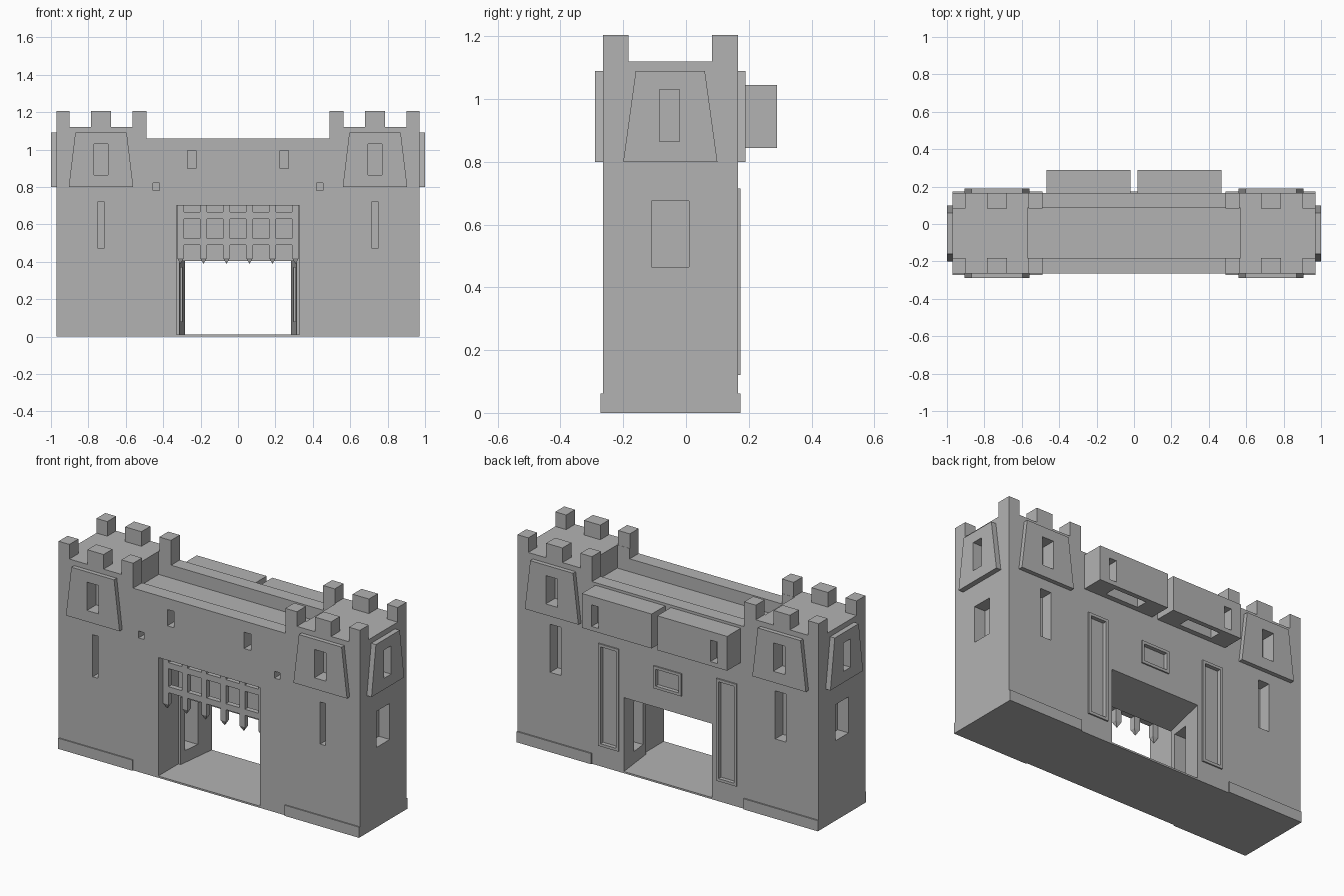
import bpy
import bmesh

cube = bpy.data.objects.get("Cube")
if cube:
    bpy.data.objects.remove(cube)

stone = bpy.data.materials.new("grey stone")
stone.use_nodes = True
stone.diffuse_color = (0.45, 0.45, 0.45, 1)
stone.node_tree.nodes["Principled BSDF"].inputs["Base Color"].default_value = (0.45, 0.45, 0.45, 1)

FRONT, BACK, SIDE = -0.265, 0.165, 0.97
INNER = 0.49          # inner face of each tower
DECK, PARAPET, WALK = 1.12, 1.06, 0.985
DEPTH = 0.07          # window recess


def prism(name, outline, axis, lo, hi):
    """Extrude a 2D outline along an axis between two positions."""
    def place(a, b, c):
        return {"x": (c, a, b), "y": (a, c, b), "z": (a, b, c)}[axis]
    bm = bmesh.new()
    low = [bm.verts.new(place(a, b, lo)) for a, b in outline]
    high = [bm.verts.new(place(a, b, hi)) for a, b in outline]
    bm.faces.new(low)
    bm.faces.new(high)
    n = len(outline)
    for i in range(n):
        j = (i + 1) % n
        bm.faces.new((low[i], low[j], high[j], high[i]))
    bmesh.ops.recalc_face_normals(bm, faces=bm.faces)
    mesh = bpy.data.meshes.new(name)
    bm.to_mesh(mesh)
    bm.free()
    mesh.materials.append(stone)
    obj = bpy.data.objects.new(name, mesh)
    bpy.context.collection.objects.link(obj)
    return obj


def box(name, x, y, z):
    x, y = sorted(x), sorted(y)
    return prism(name, [(x[0], y[0]), (x[1], y[0]), (x[1], y[1]), (x[0], y[1])], "z", *z)


def mirrored(s, a, b):
    return sorted((s * a, s * b))


def carve(target, cutters):
    """Subtract the cutters from the target."""
    bpy.context.view_layer.objects.active = target
    for cutter in cutters:
        mod = target.modifiers.new("carve", "BOOLEAN")
        mod.operation = "DIFFERENCE"
        mod.solver = "EXACT"
        mod.object = cutter
        bpy.ops.object.modifier_apply(modifier=mod.name)


cutters = []


def cut(x, y, z):
    obj = box("cutter", x, y, z)
    obj.hide_render = True
    cutters.append(obj)
    return obj


# Main wall with both towers
half = [(SIDE, 0), (SIDE, DECK), (INNER, DECK), (INNER, PARAPET)]
wall = prism("gatehouse_wall", half + [(-x, z) for x, z in reversed(half)], "y", FRONT, BACK)

# Sunken wall walk, running into the towers between the parapets
cut((-0.57, 0.57), (-0.182, 0.085), (WALK, 1.3))

# Portcullis chamber, then the splayed passage with its sloping ceiling
cut((-0.328, 0.328), (-0.4, -0.08), (0.01, 0.70))
passage = cut((-0.315, 0.315), (-0.1, 0.2), (0.01, 0.40))
for v in passage.data.vertices:
    if v.co.y > 0:
        v.co.x *= 0.28 / 0.315
        if v.co.z > 0.1:
            v.co.z = 0.445

for s in (-1, 1):
    tag = "left" if s > 0 else "right"
    # Passage niche
    cut(mirrored(s, 0.2, 0.385), (-0.045, 0.055), (0.08, 0.37))
    # Arrow slits and small openings in the front
    cut(mirrored(s, 0.715, 0.75), (-0.4, FRONT + DEPTH), (0.475, 0.72))
    cut(mirrored(s, 0.225, 0.27), (-0.4, FRONT + DEPTH), (0.9, 0.995))
    cut(mirrored(s, 0.42, 0.455), (-0.4, FRONT + DEPTH), (0.78, 0.82))
    # Tower windows at the back and on the side
    cut(mirrored(s, 0.69, 0.76), (BACK - DEPTH, 0.3), (0.46, 0.74))
    cut(mirrored(s, SIDE - DEPTH, 1.1), (-0.11, 0.01), (0.465, 0.675))

    # Tapered bays on three faces of the tower, each with a window
    face = [(s * x, z) for x, z in ((0.905, 0.80), (0.56, 0.80), (0.595, 1.09), (0.87, 1.09))]
    for where, lo, hi, w in (("front", -0.29, FRONT + 0.02, (-0.4, FRONT + 0.06)),
                             ("back", BACK - 0.02, 0.19, (BACK - 0.06, 0.3))):
        bay = prism(f"{tag}_{where}_bay", face, "y", lo, hi)
        carve(bay, [cut(mirrored(s, 0.695, 0.77), w, (0.865, 1.03))])
    flank = [(-0.2, 0.80), (0.1, 0.80), (0.06, 1.09), (-0.16, 1.09)]
    bay = prism(f"{tag}_side_bay", flank, "x", *mirrored(s, SIDE - 0.02, 1.0))
    carve(bay, [cut(mirrored(s, SIDE - 0.06, 1.1), (-0.085, -0.02), (0.865, 1.03))])

    # Merlons along the front and back of the tower
    for y in ((FRONT, -0.183), (0.083, BACK)):
        for x in ((0.90, SIDE), (0.68, 0.785), (INNER, 0.565)):
            box(f"{tag}_merlon", mirrored(s, *x), y, (DECK - 0.01, 1.205))

    # Plinth strips at the foot of the tower
    for where, y in (("front", (-0.272, FRONT + 0.01)), ("back", (BACK - 0.01, 0.173))):
        box(f"{tag}_{where}_plinth", mirrored(s, INNER, SIDE), y, (0, 0.062))

    # Overhanging box at the back, open below, with a slit
    overhang = box(f"{tag}_overhang", mirrored(s, 0.018, 0.468), (BACK - 0.005, 0.29), (0.845, 1.045))
    slot = box("cutter", mirrored(s, 0.14, 0.35), (0.195, 0.262), (0.7, 0.98))
    slit = box("cutter", mirrored(s, 0.36, 0.405), (0.235, 0.4), (0.87, 0.995))
    carve(overhang, [slot, slit])
    for helper in (slot, slit):
        bpy.data.objects.remove(helper)


def framed_panel(name, x, z):
    """Thin raised frame around a shallow recess on the back wall."""
    frame = box(name, x, (BACK - 0.004, 0.173), z)
    rim = 0.016
    carve(frame, [cut((x[0] + rim, x[1] - rim), (BACK - 0.015, 0.3), (z[0] + rim, z[1] - rim))])


framed_panel("left_tall_panel", (0.315, 0.445), (0.12, 0.715))
framed_panel("right_tall_panel", (-0.445, -0.315), (0.12, 0.715))
framed_panel("centre_panel", (-0.09, 0.09), (0.55, 0.68))

carve(wall, cutters)
for helper in cutters:
    bpy.data.objects.remove(helper)

# Portcullis: crossbars and pointed uprights
GRILLE = (-0.225, -0.195)
for z in ((0.49, 0.525), (0.63, 0.665)):
    box("portcullis_crossbar", (-0.325, 0.325), GRILLE, z)
for i in range(6):
    x = -0.325 + 0.0175 + i * 0.123
    box("portcullis_upright", (x - 0.0175, x + 0.0175), GRILLE, (0.42, 0.70))
    tip = box("portcullis_point", (x - 0.0175, x + 0.0175), GRILLE, (0.39, 0.42))
    for v in tip.data.vertices:
        if v.co.z < 0.4:
            v.co.x = x + (v.co.x - x) * 0.05
            v.co.y = -0.21 + (v.co.y + 0.21) * 0.05
